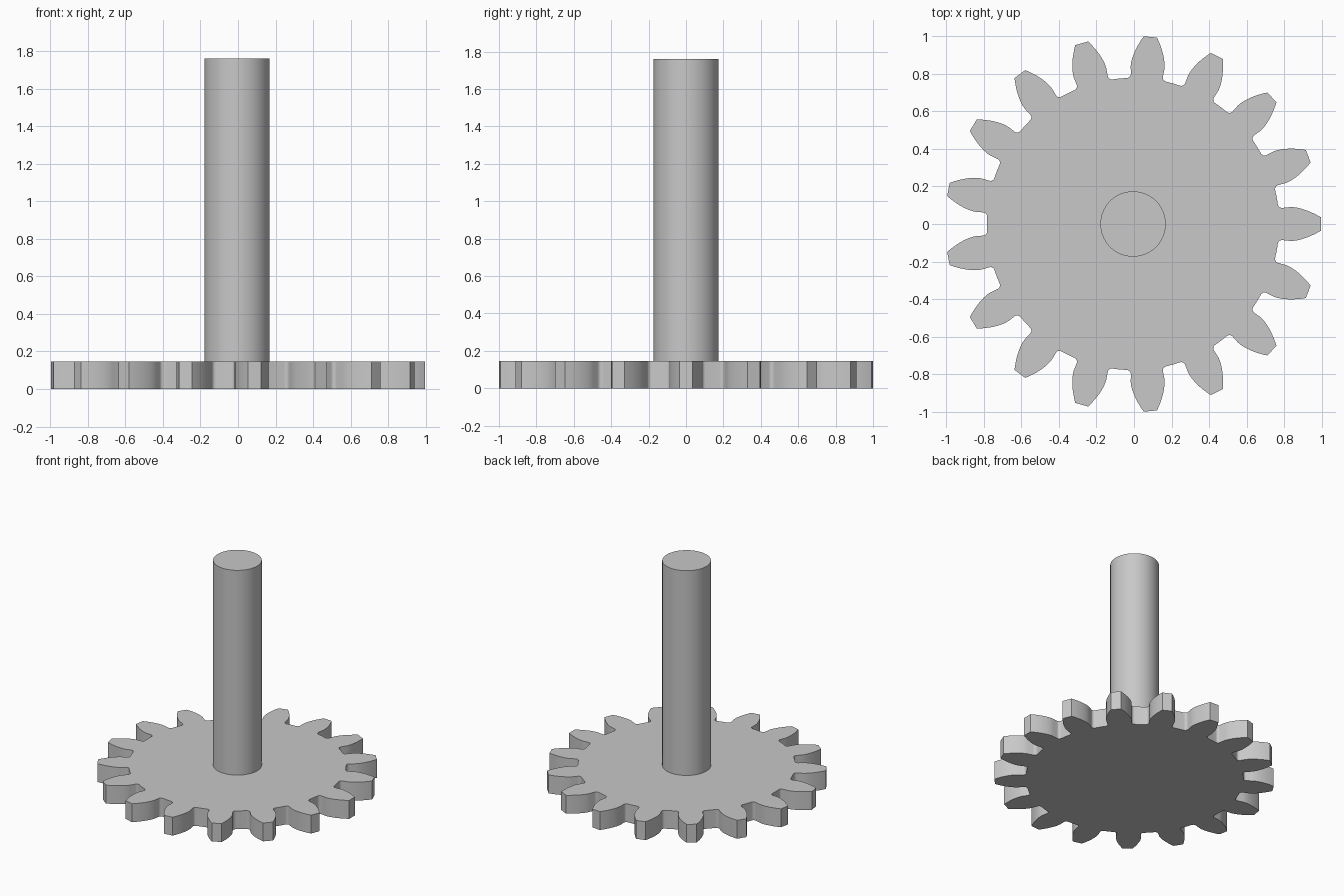
import bpy, bmesh
from math import pi, cos, sin, tan, acos, sqrt, radians
from mathutils import Matrix, Vector

cube = bpy.data.objects.get("Cube")
if cube:
    bpy.data.objects.remove(cube, do_unlink=True)

TEETH = 17
TIP_R = 1.001
ROOT_R = 0.778
FILLET = 0.022
GEAR_H = 0.145
SHAFT_R = 0.174
SHAFT_TOP = 1.76
CENTRE_X = -0.005

module = TIP_R / (TEETH / 2 + 1)
pitch_r = module * TEETH / 2
base_r = pitch_r * cos(radians(20))

grey = bpy.data.materials.new("steel_grey")
grey.use_nodes = True
colour = (0.58, 0.58, 0.58, 1)
grey.diffuse_color = colour
grey.node_tree.nodes["Principled BSDF"].inputs["Base Color"].default_value = colour


def involute(r):
    a = acos(min(1, base_r / r))
    return tan(a) - a


def half_angle(r):
    """Half the angular width of a tooth at radius r."""
    return pi / (2 * TEETH) + involute(pitch_r) - involute(max(r, base_r))


def polar(r, a):
    return Vector((r * cos(a), r * sin(a)))


def upper_flank():
    """Half tooth outline from the tip down to the middle of the gap."""
    steps = 8
    pts = []
    for i in range(steps + 1):
        r = TIP_R + (base_r - TIP_R) * i / steps
        pts.append(polar(r, half_angle(r)))
    # Rounded corner between the radial flank and the root circle
    a = half_angle(base_r)
    centre_r = ROOT_R + FILLET
    turn = FILLET / centre_r
    centre = polar(centre_r, a + turn)
    for i in range(6):
        t = a + turn - pi / 2 - (pi / 2) * i / 5
        pts.append(centre + polar(FILLET, t))
    pts.append(polar(ROOT_R, pi / TEETH))
    return pts


def finish(name, bm):
    bmesh.ops.recalc_face_normals(bm, faces=bm.faces)
    mesh = bpy.data.meshes.new(name)
    bm.to_mesh(mesh)
    bm.free()
    mesh.materials.append(grey)
    obj = bpy.data.objects.new(name, mesh)
    bpy.context.collection.objects.link(obj)
    obj.location.x = CENTRE_X
    bpy.ops.object.select_all(action='DESELECT')
    obj.select_set(True)
    bpy.context.view_layer.objects.active = obj
    bpy.ops.object.shade_smooth_by_angle(angle=radians(30))
    return obj


# Gear wheel: mirrored half tooth, repeated around and extruded
half = upper_flank()
tooth = [Vector((p.x, -p.y)) for p in reversed(half[:-1])] + half
bm = bmesh.new()
outline = []
for k in range(TEETH):
    spin = Matrix.Rotation(2 * pi * k / TEETH, 2)
    for p in tooth:
        q = spin @ p
        outline.append(bm.verts.new((q.x, q.y, 0)))
bottom = bm.faces.new(outline)
extruded = bmesh.ops.extrude_face_region(bm, geom=[bottom], use_keep_orig=True)
top_verts = [v for v in extruded["geom"] if isinstance(v, bmesh.types.BMVert)]
bmesh.ops.translate(bm, verts=top_verts, vec=(0, 0, GEAR_H))
finish("gear_wheel", bm)

# Shaft standing on the wheel
bm = bmesh.new()
length = SHAFT_TOP - GEAR_H / 2
bmesh.ops.create_cone(bm, cap_ends=True, segments=64, radius1=SHAFT_R, radius2=SHAFT_R,
                      depth=length,
                      matrix=Matrix.Translation((0, 0, GEAR_H / 2 + length / 2)))
finish("shaft", bm)
